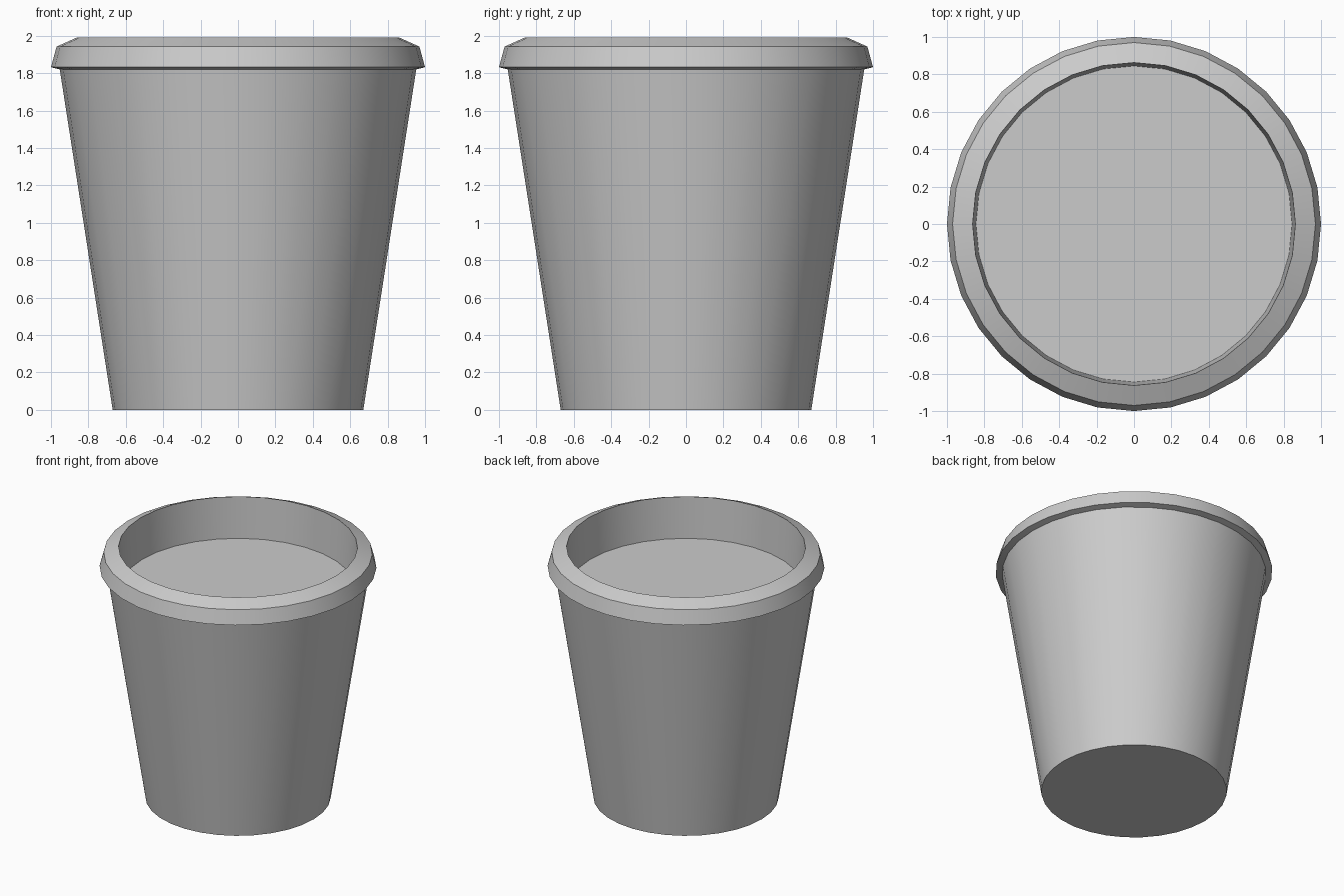
import bpy, bmesh, math

if "Cube" in bpy.data.objects:
    bpy.data.objects.remove(bpy.data.objects["Cube"])

SIDES = 32


def lathe(name, profile, cap_first=False, cap_last=False):
    """Spin (radius, z) points round the z axis, optionally closing the ends."""
    bm = bmesh.new()
    rings = []
    for r, z in profile:
        rings.append([bm.verts.new((r * math.cos(2 * math.pi * i / SIDES),
                                    r * math.sin(2 * math.pi * i / SIDES), z))
                      for i in range(SIDES)])
    for a, b in zip(rings, rings[1:]):
        for i in range(SIDES):
            j = (i + 1) % SIDES
            bm.faces.new((a[i], a[j], b[j], b[i]))
    if cap_first:
        bm.faces.new(rings[0][::-1])
    if cap_last:
        bm.faces.new(rings[-1])
    mesh = bpy.data.meshes.new(name)
    bm.to_mesh(mesh)
    bm.free()
    obj = bpy.data.objects.new(name, mesh)
    bpy.context.collection.objects.link(obj)
    bpy.ops.object.select_all(action='DESELECT')
    obj.select_set(True)
    bpy.context.view_layer.objects.active = obj
    bpy.ops.object.shade_smooth_by_angle(angle=math.radians(25))
    return obj


# Tapered cup with a flat base
lathe("cup_body", [(0.67, 0.0), (0.953, 1.82)], cap_first=True)

# Lid: underside lip, flared skirt, sloped rim, inner wall and sunken floor
lathe("lid", [(0.953, 1.82), (1.0, 1.832), (0.97, 1.942),
              (0.863, 1.99), (0.845, 1.665)], cap_last=True)
